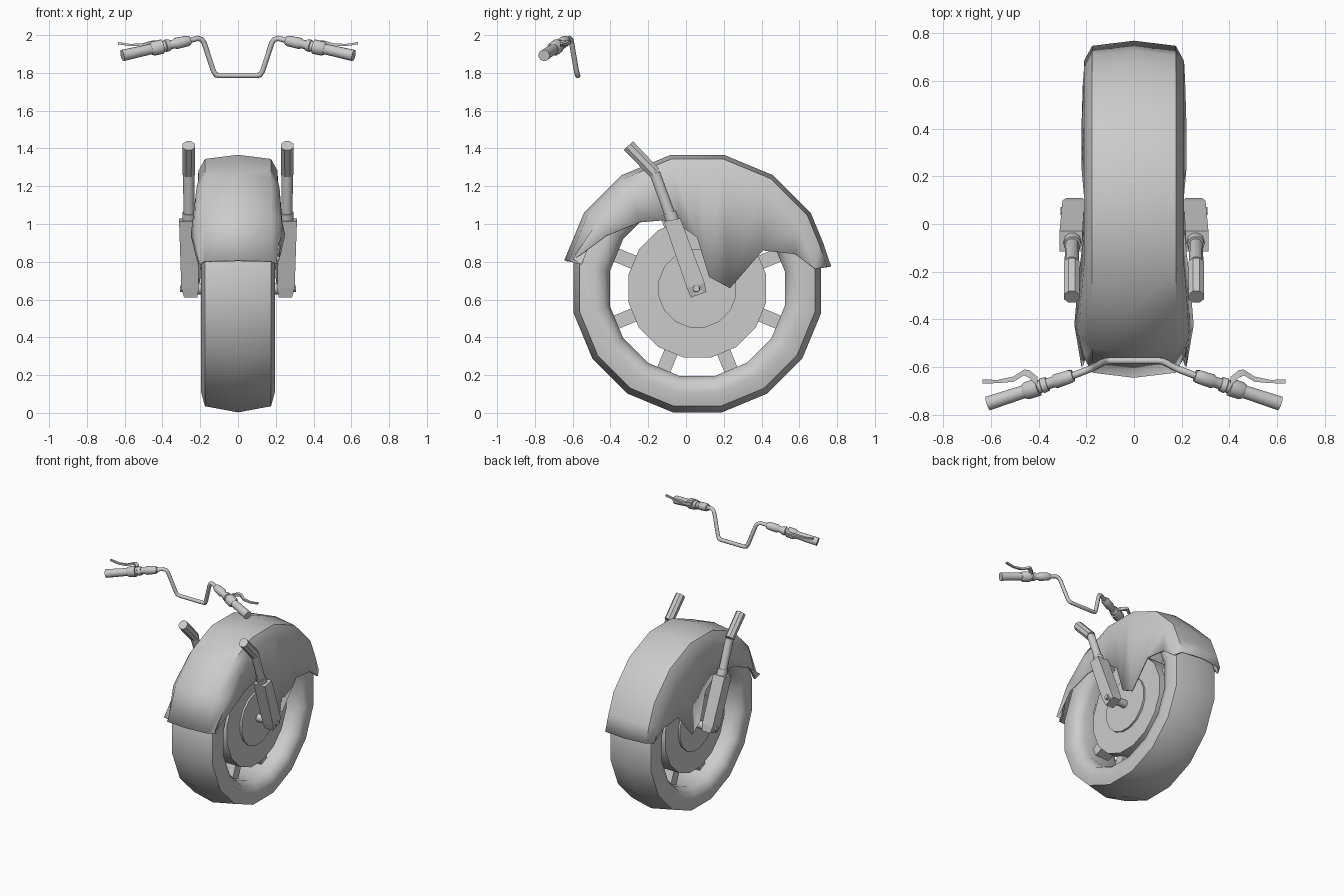
import bpy, bmesh, math
from mathutils import Vector

if "Cube" in bpy.data.objects:
    bpy.data.objects.remove(bpy.data.objects["Cube"])

CY, CZ, N = 0.06, 0.658, 16          # wheel centre and segment count
STEP = 2 * math.pi / N


def skin(name, rings, loop=False, closed=True, caps=True, smooth=None):
    """Bridge a list of equal rings of points into one mesh."""
    bm = bmesh.new()
    vs = [[bm.verts.new(p) for p in r] for r in rings]
    n = len(rings[0])
    for i in range(len(vs) if loop else len(vs) - 1):
        a, b = vs[i], vs[(i + 1) % len(vs)]
        for j in range(n if closed else n - 1):
            k = (j + 1) % n
            bm.faces.new((a[j], a[k], b[k], b[j]))
    if caps and not loop:
        bm.faces.new(vs[0])
        bm.faces.new(vs[-1])
    bmesh.ops.recalc_face_normals(bm, faces=bm.faces)
    me = bpy.data.meshes.new(name)
    bm.to_mesh(me)
    bm.free()
    ob = bpy.data.objects.new(name, me)
    bpy.context.collection.objects.link(ob)
    if smooth:
        bpy.ops.object.select_all(action='DESELECT')
        ob.select_set(True)
        bpy.context.view_layer.objects.active = ob
        bpy.ops.object.shade_smooth_by_angle(angle=math.radians(smooth))
    return ob


def turned(name, p, q, profile, n=12, smooth=40, phase=0.5):
    """Lathe a (fraction, radius) profile along the line p-q."""
    p, q = Vector(p), Vector(q)
    d = (q - p).normalized()
    u = d.cross(Vector((0, 0, 1)) if abs(d.z) < 0.9 else Vector((1, 0, 0))).normalized()
    w = d.cross(u)
    rings = []
    for t, r in profile:
        c = p.lerp(q, t)
        rings.append([c + r * (u * math.cos(a) + w * math.sin(a))
                      for a in [(k + phase) * 2 * math.pi / n for k in range(n)]])
    return skin(name, rings, smooth=smooth)


def pipe(name, pts, r):
    """Round bar along a path."""
    cu = bpy.data.curves.new(name, 'CURVE')
    cu.dimensions = '3D'
    cu.bevel_depth, cu.bevel_resolution, cu.use_fill_caps = r, 2, True
    sp = cu.splines.new('POLY')
    sp.points.add(len(pts) - 1)
    for s, p in zip(sp.points, pts):
        s.co = (*p, 1)
    ob = bpy.data.objects.new(name, cu)
    bpy.context.collection.objects.link(ob)
    bpy.ops.object.select_all(action='DESELECT')
    ob.select_set(True)
    bpy.context.view_layer.objects.active = ob
    bpy.ops.object.convert(target='MESH')
    bpy.ops.object.shade_smooth_by_angle(angle=math.radians(50))


def polar(x, r, a):
    return (x, CY + r * math.cos(a), CZ + r * math.sin(a))


# Tyre
half = [(0.175, 0.635), (0.195, 0.56), (0.178, 0.50), (0.12, 0.472)]
section = [(0, 0.668)] + half + [(-x, r) for x, r in reversed(half)]
skin("tyre", [[polar(x, r, (k + 0.5) * STEP) for x, r in section] for k in range(N)],
     loop=True, smooth=50)

# Wheel disc, hub and axle
turned("wheel_disc", (-0.12, CY, CZ), (0.12, CY, CZ), [(0, 0.372), (1, 0.372)], N, 30)
turned("hub", (-0.135, CY, CZ), (0.135, CY, CZ), [(0, 0.21), (1, 0.21)], N, 30)
turned("axle", (-0.29, CY, CZ), (0.29, CY, CZ), [(0, 0.03), (1, 0.03)], 10)

# Spokes
for k in range(8):
    a = (k + 0.5) * math.pi / 4
    t = Vector((0, -math.sin(a), math.cos(a))) * 0.037
    skin(f"spoke_{k + 1}", [[Vector(polar(sx * 0.06, r, a)) + sy * t
         for sx, sy in ((-1, -1), (1, -1), (1, 1), (-1, 1))] for r in (0.34, 0.48)])

# Fender: (angle, lower edge y, lower edge z, lower edge x)
stations = [(9.5, 0.69, 0.76, 0.20), (20, 0.58, 0.84, 0.215), (33.75, 0.407, 0.86, 0.22),
            (56.25, 0.233, 0.66, 0.22), (78.75, 0.122, 0.72, 0.21), (90, 0.058, 0.93, 0.21),
            (101.25, -0.02, 0.985, 0.21), (112.5, -0.116, 1.02, 0.22),
            (123.75, -0.243, 1.01, 0.235), (146.25, -0.423, 0.94, 0.25), (168, -0.6, 0.815, 0.22)]
rings = []
for deg, y, z, x in stations:
    a = math.radians(deg)
    mid = (math.floor(a / STEP + 0.5)) * STEP
    f = math.cos(STEP / 2) / math.cos(a - mid)
    wide = 0.21 + max(0, x - 0.22) * 0.7
    side = [(x, y, z), polar(wide, 0.635 * f, a), polar(0.175, 0.70 * f, a)]
    rings.append(side + [polar(0, 0.722 * f, a)] + [(-p[0], p[1], p[2]) for p in reversed(side)])
fender = skin("fender", rings, closed=False, caps=False, smooth=50)
m = fender.modifiers.new("thickness", 'SOLIDIFY')
m.thickness, m.offset = 0.012, -1

for s, tag in ((-1, "left"), (1, "right")):
    # Fork: lower leg, tube, collar, top sleeve and axle bolt
    skin(f"fork_leg_{tag}", [
        [(s * xo, y0, z0), (s * xo, y1, z1), (s * xi, y1, z1), (s * xi, y0, z0)]
        for xi, xo, y0, z0, y1, z1 in ((0.215, 0.312, -0.116, 1.013, -0.03, 1.03),
                                       (0.208, 0.300, 0.005, 0.66, 0.098, 0.69),
                                       (0.215, 0.285, 0.025, 0.61, 0.108, 0.64))])
    bend = (s * 0.261, -0.165, 1.27)
    turned(f"fork_tube_{tag}", (s * 0.258, -0.06, 0.98), bend,
           [(0, 0.03), (1, 0.03)], 10)
    turned(f"fork_collar_{tag}", (s * 0.258, -0.07, 1.015), (s * 0.258, -0.087, 1.06),
           [(0, 0.037), (1, 0.037)], 10)
    turned(f"fork_sleeve_{tag}", bend, (s * 0.261, -0.305, 1.415),
           [(0, 0.035), (1, 0.036)], 8, None)
    turned(f"axle_bolt_{tag}", (s * 0.28, CY - 0.005, CZ), (s * 0.307, CY - 0.005, CZ),
           [(0, 0.021), (1, 0.018)], 8)

    # Handlebar controls along the grip line
    A, E = Vector((s * 0.255, -0.635, 1.972)), Vector((s * 0.612, -0.752, 1.892))
    turned(f"bar_collar_{tag}", A, A.lerp(E, 0.34),
           [(0, 0.024), (0.12, 0.029), (0.6, 0.031), (0.68, 0.024), (1, 0.024)])
    turned(f"switch_housing_{tag}", A.lerp(E, 0.30), A.lerp(E, 0.58),
           [(0, 0.03), (0.22, 0.034), (0.25, 0.029), (0.38, 0.029), (0.4, 0.039),
            (0.85, 0.039), (1, 0.03)])
    turned(f"grip_{tag}", A.lerp(E, 0.55), E, [(0, 0.028), (1, 0.031)])

    # Lever with its clamp
    skin(f"lever_{tag}", [[(s * x, y - w, z - h), (s * x, y + w, z - h),
                           (s * x, y + w, z + h), (s * x, y - w, z + h)]
         for x, y, z, w, h in ((0.405, -0.66, 1.955, 0.02, 0.014), (0.44, -0.628, 1.962, 0.016, 0.010),
                               (0.46, -0.622, 1.962, 0.012, 0.008), (0.505, -0.65, 1.95, 0.011, 0.007),
                               (0.57, -0.66, 1.947, 0.007, 0.006), (0.635, -0.66, 1.957, 0.008, 0.006))])

# Handlebar
side = [(0.10, -0.573, 1.786), (0.118, -0.575, 1.79), (0.13, -0.58, 1.81), (0.178, -0.605, 1.955),
        (0.19, -0.61, 1.975), (0.212, -0.618, 1.983), (0.26, -0.637, 1.971), (0.36, -0.669, 1.948)]
pipe("handlebar", [(-x, y, z) for x, y, z in reversed(side)] + side, 0.0145)
